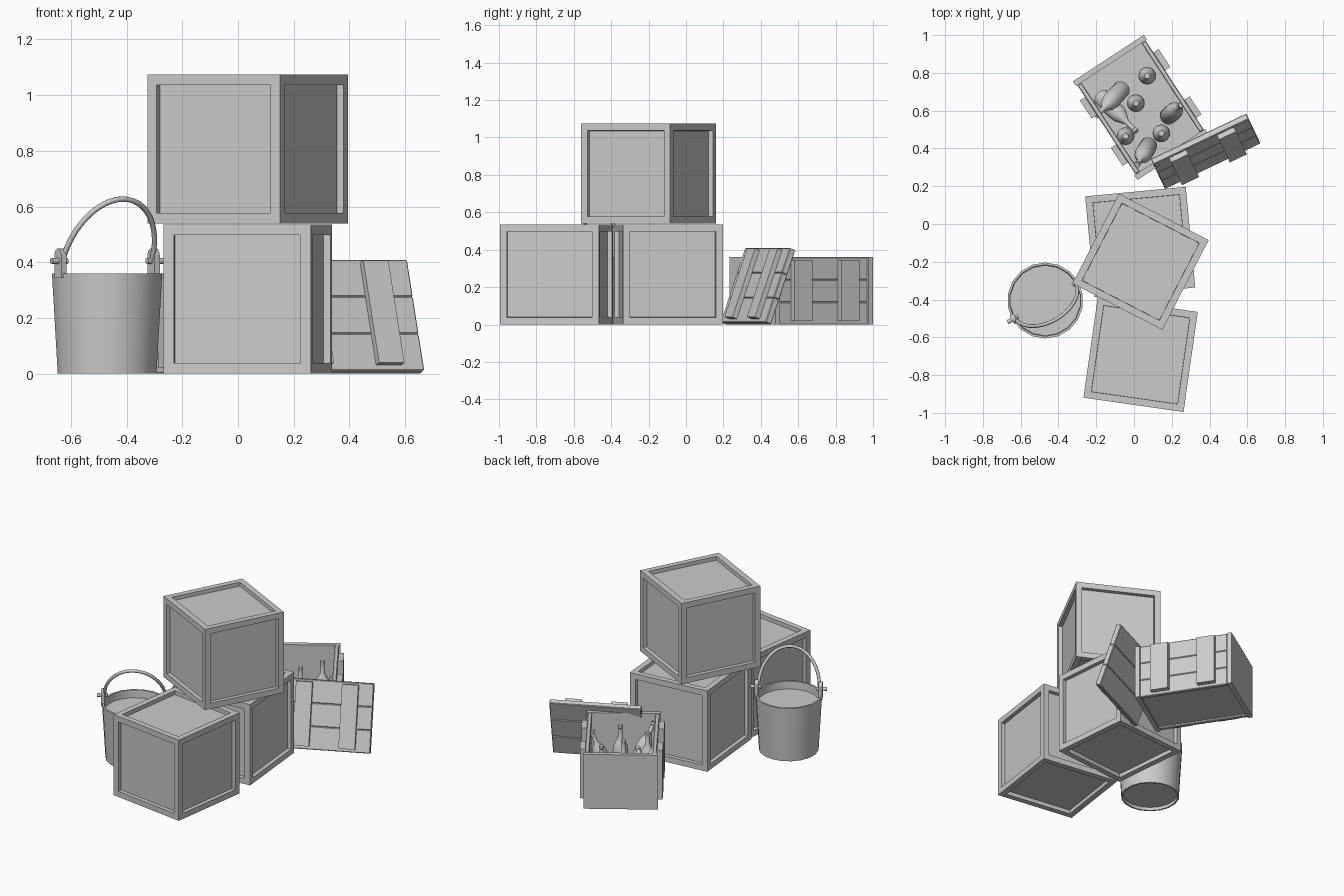
import bpy, bmesh, math
from mathutils import Matrix, Vector

cube = bpy.data.objects.get("Cube")
if cube:
    bpy.data.objects.remove(cube, do_unlink=True)

grey = bpy.data.materials.new("plain_grey")
grey.use_nodes = True
grey.diffuse_color = (0.6, 0.6, 0.6, 1)
bsdf = grey.node_tree.nodes["Principled BSDF"]
bsdf.inputs["Base Color"].default_value = grey.diffuse_color
bsdf.inputs["Roughness"].default_value = 0.8


def place(x, y, z, degrees):
    return Matrix.Translation((x, y, z)) @ Matrix.Rotation(math.radians(degrees), 4, 'Z')


def finish(name, bm, matrix, smooth=False, bevel=0):
    bmesh.ops.recalc_face_normals(bm, faces=bm.faces)
    mesh = bpy.data.meshes.new(name)
    bm.to_mesh(mesh)
    bm.free()
    mesh.materials.append(grey)
    obj = bpy.data.objects.new(name, mesh)
    obj.matrix_world = matrix
    bpy.context.collection.objects.link(obj)
    if bevel:
        mod = obj.modifiers.new("edge", 'BEVEL')
        mod.width = bevel
        mod.segments = 1
    if smooth:
        bpy.ops.object.select_all(action='DESELECT')
        obj.select_set(True)
        bpy.context.view_layer.objects.active = obj
        bpy.ops.object.shade_smooth_by_angle(angle=math.radians(40))
    return obj


def boxes(name, parts, matrix, bevel=0):
    """Boxes given as (low corner, high corner), joined in one object."""
    bm = bmesh.new()
    for low, high in parts:
        low, high = Vector(low), Vector(high)
        m = Matrix.Translation((low + high) / 2) @ Matrix.Diagonal((*(high - low), 1))
        bmesh.ops.create_cube(bm, size=1, matrix=m)
    return finish(name, bm, matrix, bevel=bevel)


def lathe(name, profile, matrix, steps):
    bm = bmesh.new()
    verts = [bm.verts.new((r, 0, z)) for r, z in profile]
    edges = [bm.edges.new(pair) for pair in zip(verts, verts[1:])]
    bmesh.ops.spin(bm, geom=verts + edges, cent=(0, 0, 0), axis=(0, 0, 1),
                   angle=math.tau, steps=steps, use_duplicate=False)
    bmesh.ops.remove_doubles(bm, verts=bm.verts, dist=0.0005)
    return finish(name, bm, matrix, smooth=True)


# Closed crates with a sunken panel on every face
def closed_crate(name, x, y, z, degrees):
    bm = bmesh.new()
    bmesh.ops.create_cube(bm, size=0.535)
    panels = bm.faces[:]
    bmesh.ops.inset_individual(bm, faces=panels, thickness=0.053)
    bmesh.ops.inset_individual(bm, faces=panels, thickness=0.001, depth=-0.025)
    finish(name, bm, place(x, y, z + 0.2685, degrees))


closed_crate("front_crate", 0.035, -0.6925, 0, -8.1)
closed_crate("rear_crate", 0.033, -0.095, 0, 5.4)
closed_crate("top_crate", 0.035, -0.2, 0.538, -27.3)

# Open bottle box: end boards, side planks, battens and floor
box = place(0.035, 0.617, 0, 33.2)
W, L, H = 0.224, 0.312, 0.36
boxes("box_end_boards", [((-W, s * L - 0.015 * (s + 1), 0),
                          (W, s * L - 0.015 * (s - 1), H)) for s in (-1, 1)], box)
planks, battens = [], []
for s in (-1, 1):
    x = s * 0.203
    for i in range(3):
        planks.append(((x - 0.013, 0.03 - L, i * 0.12), (x + 0.013, L - 0.03, i * 0.12 + 0.12)))
    for y in (-0.15, 0.15):
        x = s * 0.232
        battens.append(((x - 0.017, y - 0.057, 0.02), (x + 0.017, y + 0.057, 0.345)))
boxes("box_side_planks", planks, box, bevel=0.004)
boxes("box_battens", battens, box)
boxes("box_floor", [((-0.2, 0.02 - L, 0.012), (0.2, L - 0.02, 0.03))], box)

# Lid leaning on the box, battens outward
lid = place(0.4175, 0.305, 0.012, 25.5) @ Matrix.Rotation(math.radians(-20), 4, 'X')
boxes("lid_planks", [((-0.28, 0, i * 0.141), (0.28, 0.035, i * 0.141 + 0.141))
                     for i in range(3)], lid, bevel=0.004)
boxes("lid_battens", [((x - 0.05, -0.028, 0.02), (x + 0.05, 0, 0.41))
                      for x in (-0.14, 0.14)], lid)

# Bottles: base position and leaning direction
bottle_profile = [(0, 0), (0.04, 0), (0.046, 0.008), (0.047, 0.13), (0.042, 0.165), (0.028, 0.195),
                  (0.014, 0.22), (0.012, 0.28), (0.016, 0.284), (0.016, 0.3), (0, 0.3)]
bottles = [((0.07, 0.785, 0.03), (0, 0, 1)), ((0.01, 0.64, 0.03), (0, 0, 1)),
           ((-0.045, 0.465, 0.03), (0, 0, 1)), ((0.145, 0.48, 0.03), (0, 0, 1)),
           ((0.18, 0.57, 0.04), (0.07, 0.06, 0.28)), ((0.08, 0.42, 0.05), (-0.06, -0.1, 0.25)),
           ((-0.18, 0.68, 0.09), (0.15, -0.15, 0.1)), ((-0.06, 0.72, 0.1), (-0.12, -0.13, 0.2))]
for i, (base, lean) in enumerate(bottles):
    turn = Vector(lean).to_track_quat('Z', 'Y').to_matrix().to_4x4()
    lathe(f"bottle_{i + 1}", bottle_profile, Matrix.Translation(base) @ turn, 16)

# Bucket with raised base and a filled surface under the rim
bucket = place(-0.47, -0.405, 0, 30)
lathe("bucket", [(0, 0.02), (0.168, 0.02), (0.17, 0), (0.18, 0), (0.201, 0.36), (0.189, 0.36),
                 (0.186, 0.31), (0, 0.31)], bucket, 18)

# Bucket ears and pins
for side, s in (("right", -1), ("left", 1)):
    bm = bmesh.new()
    flat = Matrix.Rotation(math.pi / 2, 4, 'Y')
    bmesh.ops.create_cube(bm, size=1, matrix=Matrix.Translation((s * 0.193, 0, 0.385))
                          @ Matrix.Diagonal((0.022, 0.05, 0.08, 1)))
    bmesh.ops.create_cone(bm, cap_ends=True, segments=16, radius1=0.025, radius2=0.025, depth=0.022,
                          matrix=Matrix.Translation((s * 0.193, 0, 0.425)) @ flat)
    bmesh.ops.create_cone(bm, cap_ends=True, segments=10, radius1=0.011, radius2=0.011, depth=0.065,
                          matrix=Matrix.Translation((s * 0.198, 0, 0.405)) @ flat)
    finish(f"{side}_bucket_ear", bm, bucket, smooth=True)

# Bucket handle: a leaning arch swept by a round section
curve = bpy.data.curves.new("bucket_handle", 'CURVE')
curve.dimensions = '3D'
curve.bevel_depth = 0.01
curve.bevel_resolution = 2
curve.use_fill_caps = True
spline = curve.splines.new('POLY')
count = 25
spline.points.add(count - 1)
for i, p in enumerate(spline.points):
    t = math.pi * i / (count - 1)
    p.co = (0.185 * math.cos(t), -0.115 * math.sin(t), 0.405 + 0.222 * math.sin(t), 1)
curve.materials.append(grey)
handle = bpy.data.objects.new("bucket_handle", curve)
handle.matrix_world = bucket
bpy.context.collection.objects.link(handle)
bpy.ops.object.select_all(action='DESELECT')
handle.select_set(True)
bpy.context.view_layer.objects.active = handle
bpy.ops.object.convert(target='MESH')
bpy.ops.object.shade_smooth_by_angle(angle=math.radians(50))
